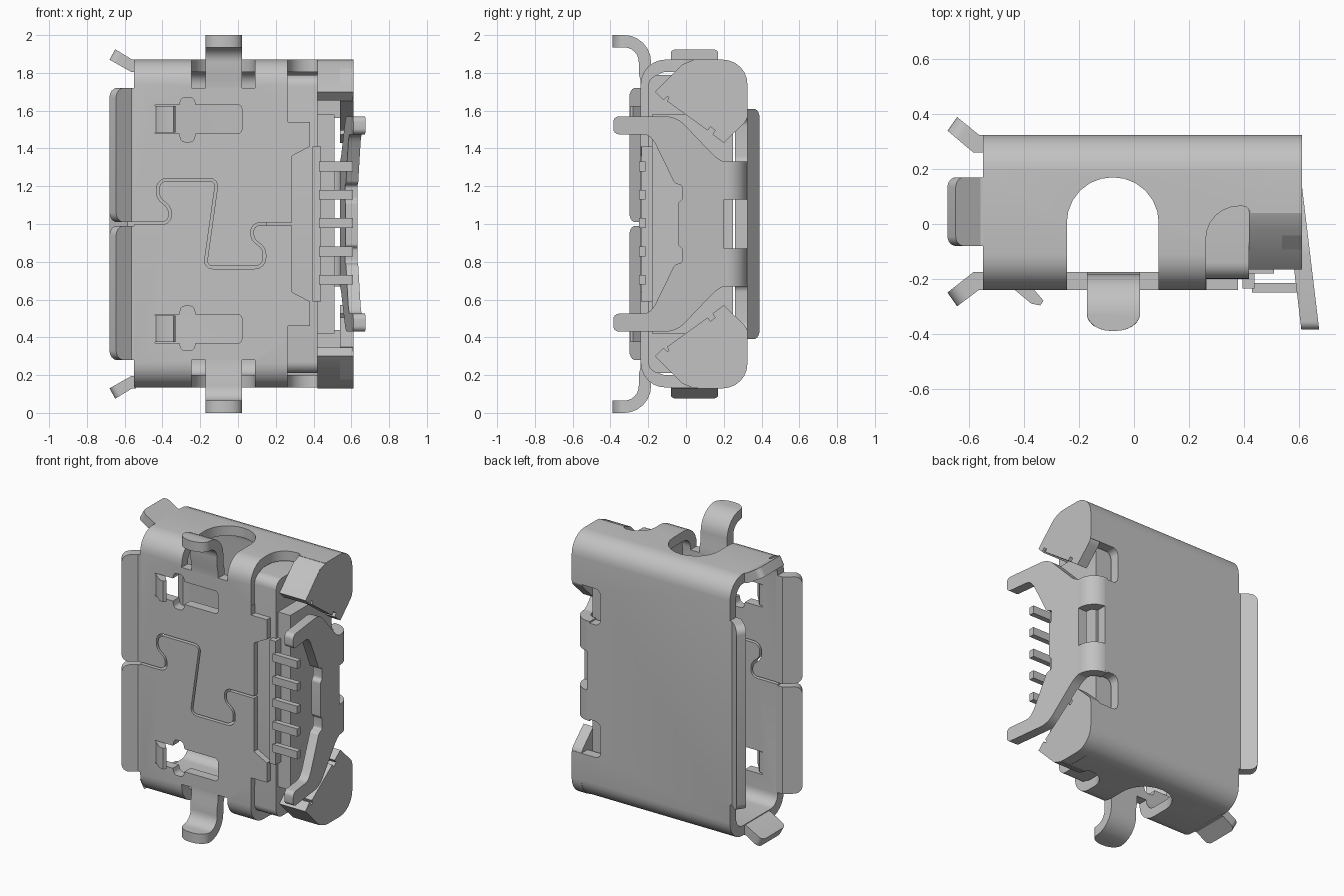
import bpy, bmesh, math
from mathutils import Vector

cube = bpy.data.objects.get("Cube")
if cube:
    bpy.data.objects.remove(cube, do_unlink=True)

metal = bpy.data.materials.new("satin_grey")
metal.use_nodes = True
GREY = (0.54, 0.54, 0.54, 1)
metal.diffuse_color = GREY
metal.node_tree.nodes["Principled BSDF"].inputs["Base Color"].default_value = GREY


def fillet(pts, closed=True, n=6):
    """Points are (u, v) or (u, v, d), where d is the corner's tangent length."""
    out = []
    for i, p in enumerate(pts):
        c = Vector(p[:2])
        if len(p) < 3 or (not closed and i in (0, len(pts) - 1)):
            out.append(c)
            continue
        to_prev = (Vector(pts[i - 1][:2]) - c).normalized()
        to_next = (Vector(pts[(i + 1) % len(pts)][:2]) - c).normalized()
        a, b = c + to_prev * p[2], c + to_next * p[2]
        w = math.sin(to_prev.angle(to_next) / 2)
        for k in range(n + 1):
            t = k / n
            ca, cm, cb = (1 - t) ** 2, 2 * t * (1 - t) * w, t * t
            out.append((a * ca + c * cm + b * cb) / (ca + cm + cb))
    return out


def ribbon(path, width):
    """Outline of a strip of even width along an open path."""
    path = fillet(path, closed=False)
    left, right = [], []
    for i, p in enumerate(path):
        t = (path[min(i + 1, len(path) - 1)] - path[max(i - 1, 0)]).normalized()
        side = Vector((-t.y, t.x)) * width / 2
        left.append(p + side)
        right.append(p - side)
    return left + right[::-1]


def box(u0, v0, u1, v1, d=0):
    corners = [(u0, v0), (u1, v0), (u1, v1), (u0, v1)]
    return [c + (d,) for c in corners] if d else corners


def prism(name, pts, axis, lo, hi, twin=False, tip=None, tip_r=0.05):
    """Extrude an outline; twin adds a copy mirrored about z = 1; tip rounds one edge's ends."""
    place = {"x": lambda p, h: (h, p[0], p[1]),
             "y": lambda p, h: (p[0], h, p[1]),
             "z": lambda p, h: (p[0], p[1], h)}[axis]
    pts = fillet(pts)
    n = len(pts)
    bm = bmesh.new()
    ends = [[bm.verts.new(place(p, h)) for p in pts] for h in (lo, hi)]
    for ring in ends:
        bm.faces.new(ring)
    for i in range(n):
        j = (i + 1) % n
        bm.faces.new((ends[0][i], ends[0][j], ends[1][j], ends[1][i]))
    if tip is not None:
        edges = [bm.edges.get((r[tip], r[(tip + 1) % n])) for r in ends]
        bmesh.ops.bevel(bm, geom=edges, offset=tip_r, segments=6, profile=0.5, affect="EDGES")
    if twin:
        copy = bmesh.ops.duplicate(bm, geom=bm.verts[:] + bm.edges[:] + bm.faces[:])
        for v in copy["geom"]:
            if isinstance(v, bmesh.types.BMVert):
                v.co.z = 2 - v.co.z
    bm.normal_update()
    bmesh.ops.recalc_face_normals(bm, faces=bm.faces[:])
    mesh = bpy.data.meshes.new(name)
    bm.to_mesh(mesh)
    bm.free()
    mesh.materials.append(metal)
    ob = bpy.data.objects.new(name, mesh)
    bpy.context.collection.objects.link(ob)
    return ob


def activate(ob):
    bpy.ops.object.select_all(action="DESELECT")
    ob.select_set(True)
    bpy.context.view_layer.objects.active = ob


def cut(ob, cutter):
    """Subtract the cutter, trying solvers until one leaves a solid."""
    cutter.hide_render = True
    mod = ob.modifiers.new("cut", "BOOLEAN")
    mod.operation, mod.object = "DIFFERENCE", cutter
    for solver in ("EXACT", "MANIFOLD", "FLOAT"):
        mod.solver = solver
        bpy.context.view_layer.update()
        result = ob.evaluated_get(bpy.context.evaluated_depsgraph_get())
        if len(result.data.polygons) > 6:
            activate(ob)
            bpy.ops.object.modifier_apply(modifier=mod.name)
            break
    else:
        ob.modifiers.remove(mod)
    bpy.data.objects.remove(cutter, do_unlink=True)


# Folded sheet shell
T = 0.065
shell = prism("shell", box(-0.24, 0.135, 0.325, 1.87, 0.13), "x", -0.55, 0.61)
cut(shell, prism("cavity", box(-0.24 + T, 0.2, 0.325 - T, 1.805, 0.07), "x", -1, 1))

# Rear outline of the front wall
rear = [(0.265, 1.54), (0.38, 1.54), (0.38, 1.41), (0.285, 1.36)]
rear += [(x, 2 - z) for x, z in reversed(rear)]
cut(shell, prism("rear_cut", [(0.265, 2.1)] + rear + [(0.265, -0.1), (0.8, -0.1), (0.8, 2.1)],
                 "y", -0.5, -0.11))

# Arched openings in the two side walls, and room for the hoods
cut(shell, prism("arch_cut", [(-0.245, -0.5), (0.09, -0.5), (0.09, 0.17, 0.165),
                              (-0.245, 0.17, 0.165)], "z", 1.72, 2.1, twin=True))
cut(shell, prism("small_arch_cut", [(0.262, -0.52), (0.425, -0.52), (0.425, 0.065, 0.03),
                                    (0.262, 0.065, 0.12)], "z", 1.6, 2.15, twin=True))
cut(shell, prism("hood_cut", box(0.42, -0.55, 0.85, 0.04), "z", -0.2, 2.2))

# Back wall slots and the gap for the bent rear plate
cut(shell, prism("slot_cut", box(0.40, 1.32, 0.82, 1.56, 0.04), "y", 0.2, 0.5, twin=True))
cut(shell, prism("bend_cut", box(0.5, 0.5, 0.8, 1.5), "y", 0.19, 0.52))

# Latch windows and the interlocking seam in the front wall
latch = [(-0.44, 1.48), (-0.31, 1.48), (-0.30, 1.435, 0.02), (-0.235, 1.435, 0.02),
         (-0.225, 1.48), (0.02, 1.48, 0.02), (0.02, 1.63, 0.02), (-0.225, 1.63),
         (-0.235, 1.67, 0.02), (-0.30, 1.67, 0.02), (-0.31, 1.63), (-0.44, 1.63)]
cut(shell, prism("latch_cut", latch, "y", -0.5, -0.1, twin=True))
seam = [(-0.8, 1.005), (-0.36, 1.005, 0.04), (-0.36, 1.085, 0.03), (-0.425, 1.14, 0.03),
        (-0.425, 1.235, 0.05), (-0.11, 1.235, 0.04), (-0.175, 0.77, 0.04),
        (0.14, 0.77, 0.05), (0.14, 0.87, 0.03), (0.075, 0.92, 0.03),
        (0.075, 1.0, 0.04), (0.42, 1.0)]
cut(shell, prism("seam_cut", ribbon(seam, 0.014), "y", -0.5, -0.12))

# Flared lips around the mouth
front_lip = [(-0.54, -0.175), (-0.54, -0.24), (-0.565, -0.24), (-0.645, -0.3),
             (-0.68, -0.25), (-0.585, -0.175)]
prism("front_lips", front_lip, "z", 1.01, 1.72, twin=True, tip=3)
back_lip = [(-0.54, 0.26), (-0.54, 0.325), (-0.565, 0.325), (-0.645, 0.39),
            (-0.68, 0.34), (-0.585, 0.26)]
prism("back_lip", back_lip, "z", 0.39, 1.61, tip=3)
side_lip = [(-0.54, 1.805), (-0.54, 1.87), (-0.56, 1.87), (-0.65, 1.925),
            (-0.68, 1.87), (-0.565, 1.805)]
prism("side_lips", side_lip, "y", -0.08, 0.17, twin=True, tip=3, tip_r=0.035)

# Mounting legs that curl forward out of the arches
leg = ribbon([(-0.2075, 1.70), (-0.2075, 1.76), (-0.2175, 1.80), (-0.2175, 1.9675, 0.11),
              (-0.39, 1.9675)], T)
prism("mounting_legs", leg, "x", -0.172, 0.022, twin=True, tip=len(leg) // 2 - 1, tip_r=0.09)

# Spring catches bent out of the latch windows
catch = [(-0.45, -0.175), (-0.45, -0.24), (-0.435, -0.24), (-0.375, -0.29),
         (-0.342, -0.297), (-0.33, -0.28), (-0.41, -0.185)]
prism("spring_catches", catch, "z", 1.485, 1.625, twin=True)

# Rear corner hoods with solid end caps
hood = [(0.045, 1.87), (-0.02, 1.845), (-0.165, 1.70), (-0.12, 1.655), (0.01, 1.785), (0.045, 1.805)]
prism("hoods", hood, "x", 0.42, 0.61, twin=True)
cap = [(-0.165, 1.70), (-0.02, 1.845, 0.03), (0.045, 1.87, 0.03), (0.325, 1.87, 0.13),
       (0.325, 1.55, 0.03), (0.2, 1.43), (0.14, 1.475), (0.155, 1.495), (0.13, 1.515),
       (0.115, 1.495), (-0.1, 1.65), (-0.09, 1.67), (-0.11, 1.685), (-0.125, 1.67)]
prism("end_caps", cap, "x", 0.54, 0.612, twin=True)

# Tilted rear plate with two forward arms, and the bends joining it to the back wall
half = [(0.2, 1.33), (0.16, 1.35, 0.03), (-0.05, 1.57, 0.06), (-0.385, 1.57, 0.03),
        (-0.385, 1.475, 0.03), (-0.2, 1.475, 0.03), (-0.165, 1.43), (-0.06, 1.215, 0.015),
        (-0.02, 1.205, 0.015), (-0.02, 1.13, 0.01), (-0.04, 1.115, 0.01)]
plate = prism("rear_plate", half + [(p[0], 2 - p[1]) + p[2:] for p in reversed(half)],
              "x", 0.54, 0.54 + T)
for v in plate.data.vertices:
    v.co.x += 0.12 * (0.2 - v.co.y)
bend = ribbon([(0.48, 0.2925), (0.5725, 0.2925, 0.08), (0.5725, 0.19)], T)
prism("plate_bends", bend, "z", 1.13, 1.33, twin=True)

# Inner housing, terminal ridge and pins
prism("housing", box(-0.2, 0.21, 0.25, 1.79, 0.06), "x", 0.15, 0.42)
prism("housing_rear", box(-0.18, 0.42, 0.25, 1.58), "x", 0.41, 0.51)
prism("terminal_ridge", box(-0.235, 0.59, -0.15, 1.41), "x", 0.395, 0.44)
for i in range(5):
    z = 0.705 + 0.15 * i
    prism(f"pin_{i + 1}", box(0.43, -0.25, 0.61, -0.215), "z", z - 0.026, z + 0.026)

# Smooth bends, sharp edges
for ob in [o for o in bpy.context.scene.objects if o.type == "MESH"]:
    activate(ob)
    bpy.ops.object.shade_smooth_by_angle(angle=math.radians(30))
